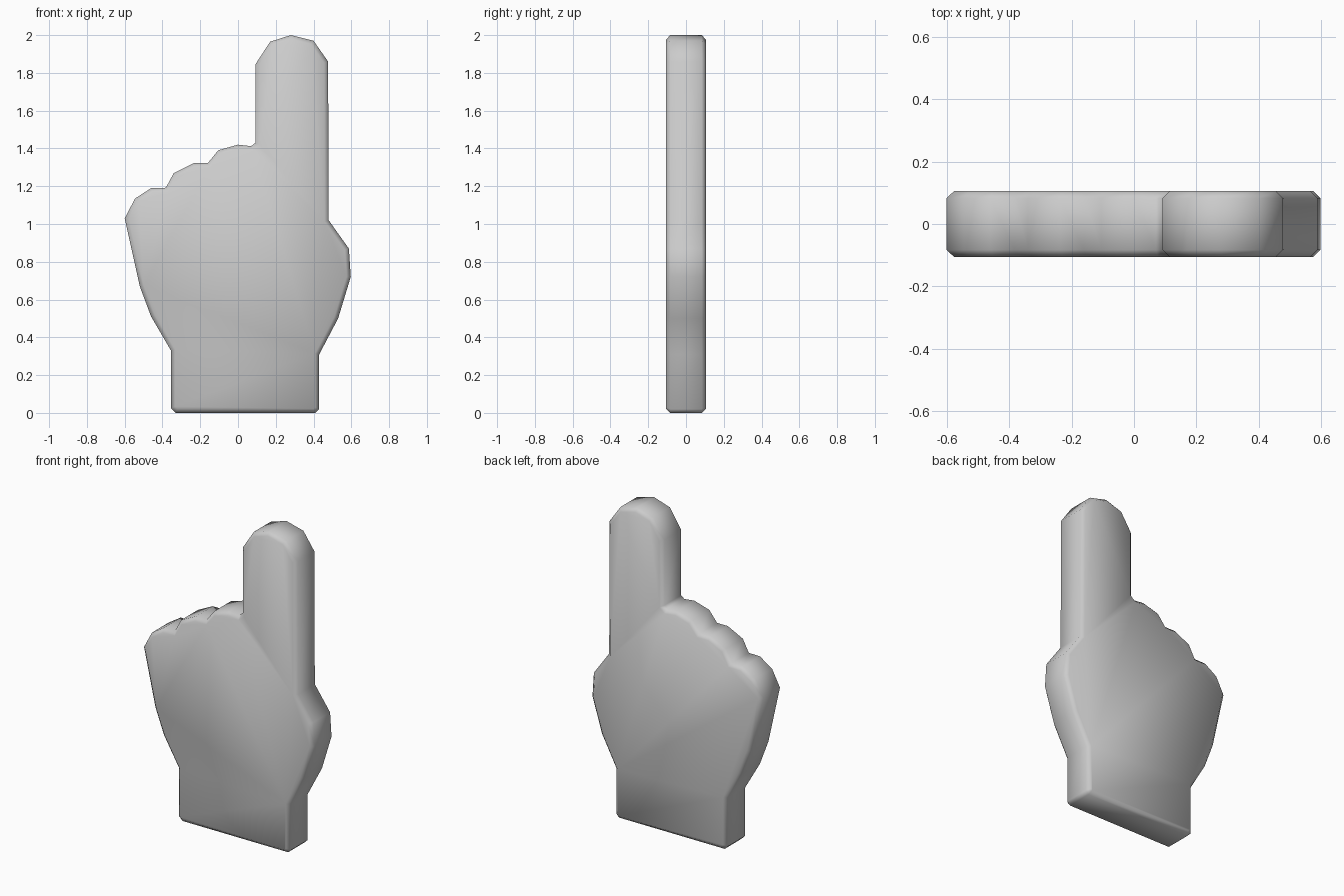
import bpy
import bmesh

if "Cube" in bpy.data.objects:
    bpy.data.objects.remove(bpy.data.objects["Cube"])

HALF = 0.105    # half thickness of the slab
CHAMFER = 0.022

# Outline pieces (x, z), counter-clockwise seen from the front
wrist = [(-0.33, 0), (0.41, 0), (0.43, 0.02), (0.43, 0.31)]
thumb_side = [(0.53, 0.50), (0.597, 0.72), (0.587, 0.87), (0.48, 1.02)]
raised_finger = [(0.477, 1.86), (0.40, 1.97), (0.28, 2.0), (0.17, 1.965),
                 (0.092, 1.845), (0.092, 1.43), (0.07, 1.412)]
knuckles = [(0.0, 1.42), (-0.105, 1.39), (-0.16, 1.322),
            (-0.235, 1.322), (-0.34, 1.27), (-0.382, 1.192),
            (-0.46, 1.19), (-0.545, 1.135), (-0.60, 1.03)]
palm_side = [(-0.52, 0.67), (-0.46, 0.51), (-0.355, 0.33), (-0.355, 0.025)]
outline = wrist + thumb_side + raised_finger + knuckles + palm_side

# Pointing hand: extruded silhouette
bm = bmesh.new()
front = bm.faces.new([bm.verts.new((x, -HALF, z)) for x, z in outline])
ext = bmesh.ops.extrude_face_region(bm, geom=[front], use_keep_orig=True)
moved = [g for g in ext["geom"] if isinstance(g, bmesh.types.BMVert)]
bmesh.ops.translate(bm, verts=moved, vec=(0, 2 * HALF, 0))
bmesh.ops.recalc_face_normals(bm, faces=bm.faces[:])

# Chamfer the front and back rims
rims = [e for e in bm.edges if abs(e.verts[0].co.y - e.verts[1].co.y) < 1e-5]
bmesh.ops.bevel(bm, geom=rims, offset=CHAMFER, segments=1, profile=0.5,
                affect='EDGES', clamp_overlap=True)
bmesh.ops.recalc_face_normals(bm, faces=bm.faces[:])
for f in bm.faces:
    f.smooth = True

mesh = bpy.data.meshes.new("pointing_hand")
bm.to_mesh(mesh)
bm.free()
hand = bpy.data.objects.new("pointing_hand", mesh)
bpy.context.collection.objects.link(hand)
